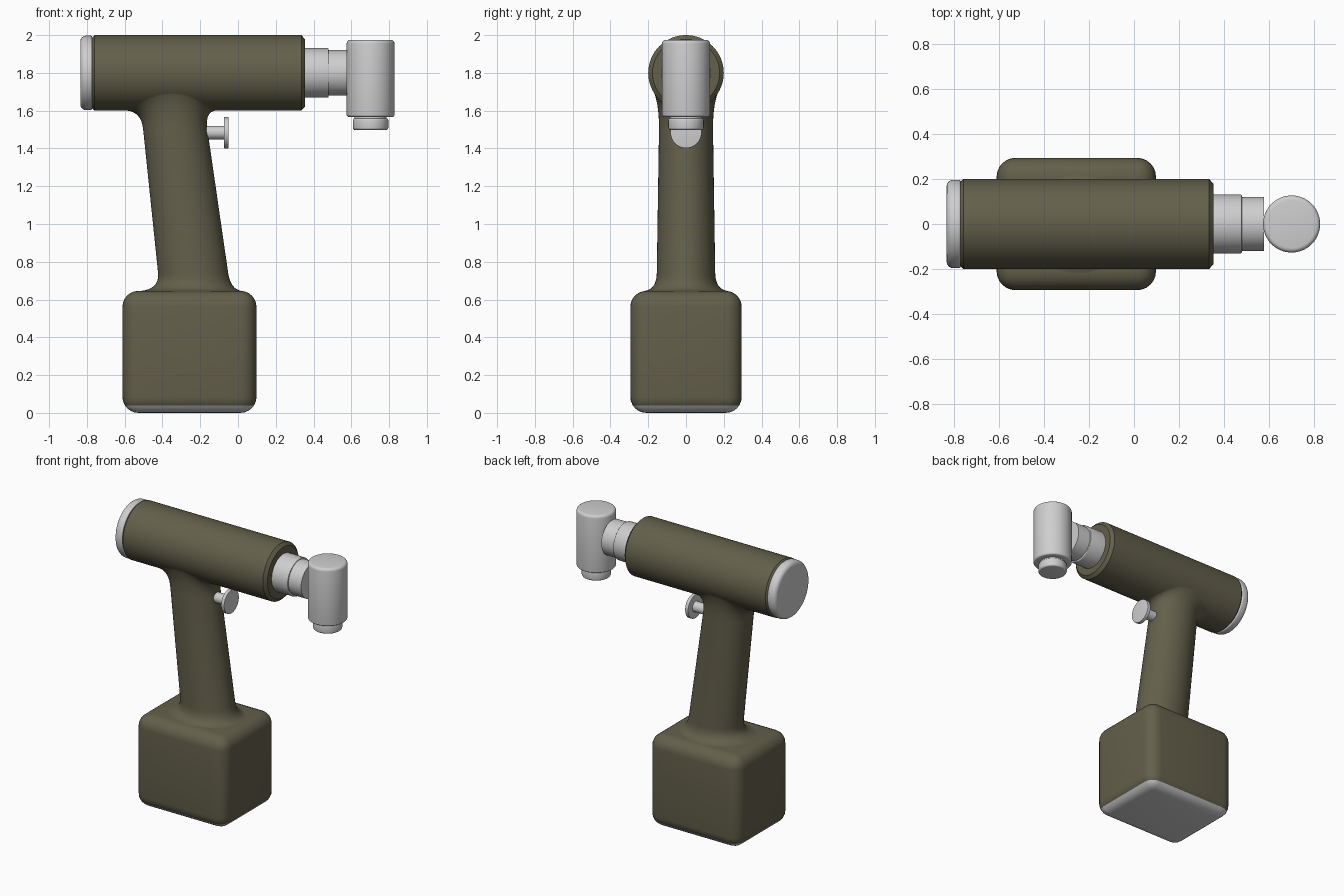
import bpy, bmesh, math
from mathutils import Matrix, Vector

if "Cube" in bpy.data.objects:
    bpy.data.objects.remove(bpy.data.objects["Cube"])


def material(name, rgb):
    m = bpy.data.materials.new(name)
    m.diffuse_color = (*rgb, 1)
    m.use_nodes = True
    m.node_tree.nodes["Principled BSDF"].inputs["Base Color"].default_value = m.diffuse_color
    return m


OLIVE = material("olive plastic", (0.125, 0.115, 0.070))
GREY = material("light grey metal", (0.62, 0.62, 0.63))


def finish(name, bm, *mats, angle=35):
    bmesh.ops.recalc_face_normals(bm, faces=bm.faces)
    me = bpy.data.meshes.new(name)
    bm.to_mesh(me)
    bm.free()
    ob = bpy.data.objects.new(name, me)
    bpy.context.collection.objects.link(ob)
    for m in mats:
        me.materials.append(m)
    bpy.ops.object.select_all(action='DESELECT')
    ob.select_set(True)
    bpy.context.view_layer.objects.active = ob
    bpy.ops.object.shade_smooth_by_angle(angle=math.radians(angle))
    return ob


def loft(bm, rings, caps=True):
    """Skin a list of closed point rings."""
    vs = [[bm.verts.new(p) for p in r] for r in rings]
    n = len(vs[0])
    for a, b in zip(vs, vs[1:]):
        for i in range(n):
            bm.faces.new((a[i], a[(i + 1) % n], b[(i + 1) % n], b[i]))
    if caps:
        bm.faces.new(vs[0])
        bm.faces.new(vs[-1])


def rounded(start, end, r, b0=0.0, b1=0.0, steps=4):
    """Profile (axis position, radius) of a cylinder with rounded rims."""
    arc = [i / steps * math.pi / 2 for i in range(steps + 1)]
    p = [(start + b0 * (1 - math.sin(a)), r - b0 * (1 - math.cos(a))) for a in reversed(arc)] if b0 else [(start, r)]
    q = [(end - b1 * (1 - math.sin(a)), r - b1 * (1 - math.cos(a))) for a in arc] if b1 else [(end, r)]
    return p + q


def turned(name, profile, origin, axis, mat, n=64):
    """Solid of revolution along the x or z axis."""
    bm = bmesh.new()
    rings = []
    for t, r in profile:
        ring = []
        for i in range(n):
            a = 2 * math.pi * i / n
            c, s = r * math.cos(a), r * math.sin(a)
            ring.append(Vector(origin) + Vector((t, c, s) if axis == 'x' else (c, s, t)))
        rings.append(ring)
    loft(bm, rings)
    return finish(name, bm, mat)


# Motor barrel with chamfered rims, and its rear cap
AXIS = (0, 0, 1.8)
turned("barrel", [(-0.775, 0.185), (-0.76, 0.2), (0.335, 0.2), (0.355, 0.178)], AXIS, 'x', OLIVE)
turned("rear_cap", rounded(-0.835, -0.772, 0.197, 0.03, 0.008), AXIS, 'x', GREY)

# Stepped nose leading to the right-angle head
turned("nose_collar", rounded(0.34, 0.48, 0.131, 0, 0.005), AXIS, 'x', GREY)
turned("nose_neck", [(0.47, 0.121), (0.578, 0.121)], AXIS, 'x', GREY)
HEAD = (0.702, 0, 0)
turned("head", rounded(1.567, 1.975, 0.127, 0.012, 0.02), HEAD, 'z', GREY)
turned("chuck", rounded(1.498, 1.56, 0.094, 0.012, 0.012), HEAD, 'z', GREY)
turned("chuck_neck", [(1.54, 0.085), (1.58, 0.085)], HEAD, 'z', GREY)

# Trigger button
BUTTON = (0, 0, 1.484)
turned("trigger_stem", [(-0.25, 0.036), (-0.07, 0.036)], BUTTON, 'x', GREY, 32)
turned("trigger_disc", rounded(-0.075, -0.05, 0.083, 0.003, 0.003), BUTTON, 'x', GREY, 48)

# Handle: leaning oval grip, flared onto the barrel above and the battery below
def grip(z, a):
    t = (z - 0.72) / (1.5 - 0.72)
    cx = -0.235 - 0.097 * t
    rx, ry = 0.186 - 0.016 * t, 0.155 - 0.012 * t
    return Vector((cx + rx * math.cos(a), ry * math.sin(a), z))


def barrel_z(y):
    return 1.8 - math.sqrt(0.199 ** 2 - y * y)


def bezier(p, c, q, t):
    return p * (1 - t) ** 2 + c * (2 * t * (1 - t)) + q * t * t


N, STEPS = 64, 8
angles = [2 * math.pi * i / N for i in range(N)]
rings = []
for k in range(STEPS + 1):
    ring = []
    for a in angles:
        foot = Vector((-0.25 + 0.27 * math.cos(a), 0.22 * math.sin(a), 0.645))
        ring.append(bezier(foot, grip(0.655, a), grip(0.74, a), k / STEPS))
    rings.append(ring)
for k in range(STEPS + 1):
    ring = []
    for a in angles:
        top = Vector((-0.355 + 0.245 * math.cos(a), 0.186 * math.sin(a), 0))
        top.z = barrel_z(top.y)
        mid = grip(1.6, a)
        mid.z = barrel_z(mid.y)
        ring.append(bezier(grip(1.5, a), mid, top, k / STEPS))
    rings.append(ring)
bm = bmesh.new()
loft(bm, rings, caps=False)
finish("handle", bm, OLIVE, angle=60)

# Battery: rounded block with a grey base
bm = bmesh.new()
bmesh.ops.create_cube(bm, size=1, matrix=Matrix.Translation((-0.257, 0, 0.327)) @ Matrix.Diagonal((0.71, 0.59, 0.646, 1)))
bmesh.ops.bevel(bm, geom=bm.edges[:], offset=0.085, segments=6, profile=0.5, affect='EDGES')
bmesh.ops.bisect_plane(bm, geom=bm.verts[:] + bm.edges[:] + bm.faces[:], plane_co=(0, 0, 0.043), plane_no=(0, 0, 1))
for f in bm.faces:
    f.material_index = 1 if f.calc_center_median().z < 0.043 else 0
bmesh.ops.translate(bm, verts=bm.verts, vec=(0, 0, -min(v.co.z for v in bm.verts)))
finish("battery", bm, OLIVE, GREY)
